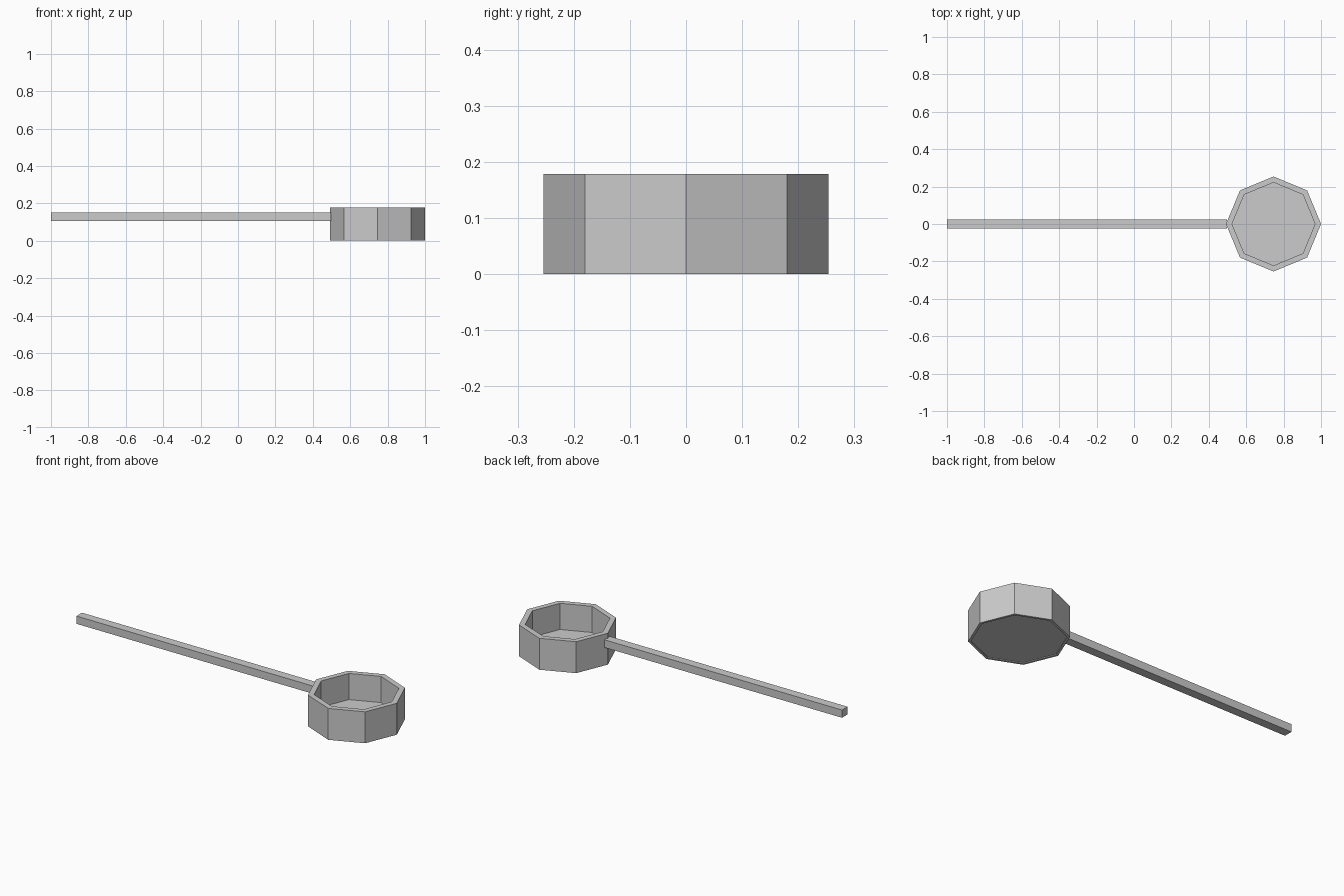
import bpy, bmesh, math

cube = bpy.data.objects.get("Cube")
if cube:
    bpy.data.objects.remove(cube)

SIDES = 8
CENTRE_X = 0.746
OUTER, INNER, LIP = 0.254, 0.222, 0.24
HEIGHT, FLOOR, RECESS = 0.179, 0.03, 0.004

grey = bpy.data.materials.new("grey metal")
grey.use_nodes = True
colour = (0.6, 0.6, 0.6, 1)
grey.diffuse_color = colour
grey.node_tree.nodes["Principled BSDF"].inputs["Base Color"].default_value = colour


def add_object(name, bm):
    bmesh.ops.recalc_face_normals(bm, faces=bm.faces)
    mesh = bpy.data.meshes.new(name)
    bm.to_mesh(mesh)
    bm.free()
    mesh.materials.append(grey)
    obj = bpy.data.objects.new(name, mesh)
    bpy.context.collection.objects.link(obj)
    return obj


def ring(bm, radius, z):
    step = math.tau / SIDES
    return [bm.verts.new((CENTRE_X + radius * math.cos(i * step),
                          radius * math.sin(i * step), z)) for i in range(SIDES)]


# Octagonal pan: underside, outer wall, rim, inner wall and floor
bm = bmesh.new()
profile = [(LIP, RECESS), (LIP, 0), (OUTER, 0), (OUTER, HEIGHT),
           (INNER, HEIGHT), (INNER, FLOOR)]
rings = [ring(bm, r, z) for r, z in profile]
for low, high in zip(rings, rings[1:]):
    for i in range(SIDES):
        j = (i + 1) % SIDES
        bm.faces.new((low[i], low[j], high[j], high[i]))
bm.faces.new(rings[0])
bm.faces.new(rings[-1])
add_object("pan", bm)

# Long straight handle meeting the corner of the pan
bm = bmesh.new()
bmesh.ops.create_cube(bm, size=1)
start, end = -1.0, 0.497
bmesh.ops.scale(bm, vec=(end - start, 0.05, 0.044), verts=bm.verts)
bmesh.ops.translate(bm, vec=((start + end) / 2, 0, 0.128), verts=bm.verts)
add_object("handle", bm)
